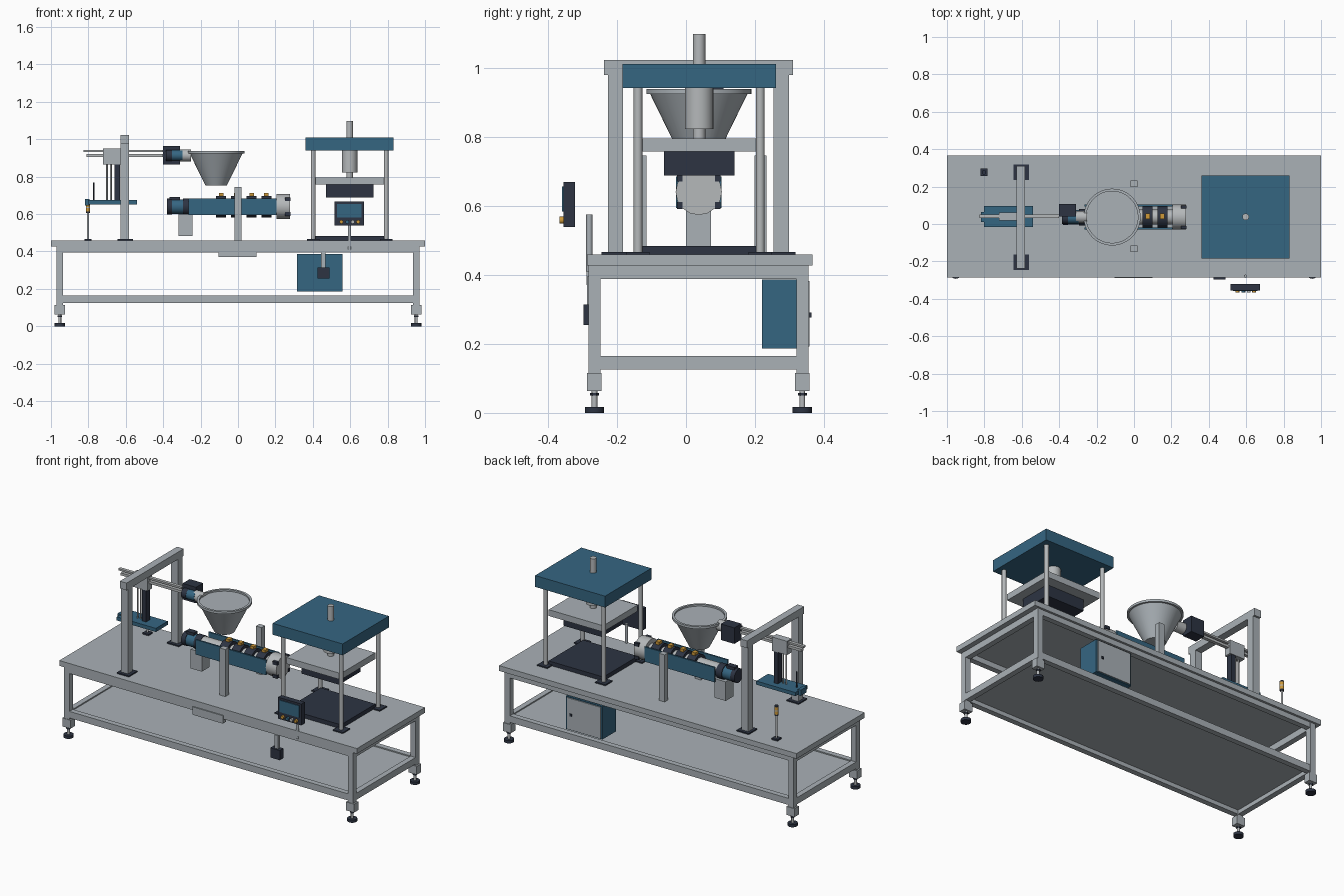
import bpy, bmesh, math
from mathutils import Matrix, Vector

if "Cube" in bpy.data.objects:
    bpy.data.objects.remove(bpy.data.objects["Cube"])


def material(name, r, g, b):
    m = bpy.data.materials.new(name)
    m.diffuse_color = (r, g, b, 1)
    m.use_nodes = True
    m.node_tree.nodes["Principled BSDF"].inputs["Base Color"].default_value = m.diffuse_color
    return m


FRAME = material("frame grey", 0.40, 0.44, 0.47)
STEEL = material("bright steel", 0.46, 0.48, 0.49)
BLUE = material("machine blue", 0.036, 0.132, 0.222)
DARK = material("dark slate", 0.026, 0.034, 0.055)
ORANGE = material("signal orange", 0.62, 0.32, 0.04)
MID = Vector((0, 0.037, 0))      # machine centre line


def finish(name, bm, mat, smooth=False):
    me = bpy.data.meshes.new(name)
    bmesh.ops.recalc_face_normals(bm, faces=bm.faces)
    bm.to_mesh(me)
    bm.free()
    me.materials.append(mat)
    ob = bpy.data.objects.new(name, me)
    bpy.context.collection.objects.link(ob)
    if smooth:
        bpy.ops.object.select_all(action='DESELECT')
        ob.select_set(True)
        bpy.context.view_layer.objects.active = ob
        bpy.ops.object.shade_smooth_by_angle(angle=math.radians(35))
    return ob


def box(name, x, y, z, mat):
    """Box from (min, max) ranges."""
    bm = bmesh.new()
    bmesh.ops.create_cube(bm, size=1)
    for v in bm.verts:
        v.co = [r[0] if c < 0 else r[1] for c, r in zip(v.co, (x, y, z))]
    return finish(name, bm, mat)


def around(c, half):
    return (c - half, c + half)


def rod(name, a, b, r, mat, r2=None, sides=24):
    """Cylinder or cone running from a to b."""
    a, b = Vector(a), Vector(b)
    d = b - a
    bm = bmesh.new()
    bmesh.ops.create_cone(bm, cap_ends=True, segments=sides, radius1=r,
                          radius2=r if r2 is None else r2, depth=d.length)
    turn = d.to_track_quat('Z', 'Y').to_matrix().to_4x4()
    bm.transform(Matrix.Translation((a + b) / 2) @ turn)
    return finish(name, bm, mat, True)


def lathe(name, profile, x, y, mat, sides=48):
    """Spin a closed (radius, height) profile about a vertical axis."""
    bm = bmesh.new()
    rings = [[bm.verts.new((x + r * math.cos(t), y + r * math.sin(t), z))
              for t in (2 * math.pi * i / sides for i in range(sides))]
             for r, z in profile]
    for p, q in zip(rings, rings[1:] + rings[:1]):
        for i in range(sides):
            j = (i + 1) % sides
            bm.faces.new((p[i], p[j], q[j], q[i]))
    return finish(name, bm, mat, True)


# --- Table: top, legs, feet, rails and shelf ---
box("table_top", (-1, 1), (-0.287, 0.367), (0.427, 0.459), FRAME)
for x in (-0.953, 0.953):
    for y in (-0.265, 0.337):
        box("table_leg", around(x, 0.0175), around(y, 0.0175), (0.064, 0.427), FRAME)
        box("leg_sleeve", around(x, 0.027), around(y, 0.021), (0.064, 0.115), FRAME)
        rod("foot_stem", (x, y, 0.015), (x, y, 0.066), 0.008, STEEL)
        rod("foot_nut", (x, y, 0.05), (x, y, 0.058), 0.013, DARK, sides=6)
        rod("foot_pad", (x, y, 0), (x, y, 0.017), 0.028, DARK)
    for z in ((0.125, 0.165), (0.388, 0.427)):
        box("end_rail", around(x, 0.0165), (-0.248, 0.32), z, FRAME)
for y in (-0.265, 0.337):
    for z in ((0.125, 0.165), (0.395, 0.427)):
        box("long_rail", (-0.936, 0.936), around(y, 0.0165), z, FRAME)
box("lower_shelf", (-0.937, 0.937), (-0.249, 0.321), (0.15, 0.158), FRAME)
box("front_drawer", (-0.104, 0.1), (-0.288, -0.26), (0.37, 0.418), FRAME)

# --- Gantry over the left end ---
for y in (-0.204, 0.276):
    box("gantry_post", (-0.627, -0.582), around(y, 0.022), (0.459, 0.98), FRAME)
    box("gantry_foot", (-0.643, -0.562), around(y, 0.041), (0.459, 0.466), DARK)
box("gantry_beam", (-0.627, -0.582), (-0.238, 0.31), (0.978, 1.022), FRAME)

# --- Transfer arm with guide bars, lift and tray ---
box("arm_carriage", (-0.722, -0.62), (0.018, 0.062), (0.866, 0.95), FRAME)
box("upper_guide_bar", (-0.826, -0.40), (0.031, 0.051), (0.932, 0.943), STEEL)
box("lower_guide_bar", (-0.81, -0.40), (0.031, 0.051), (0.906, 0.921), STEEL)
box("lift_column", (-0.66, -0.632), (0.02, 0.06), (0.67, 0.90), DARK)
for x in (-0.70, -0.68):
    rod("lift_rod", (x, 0.037, 0.67), (x, 0.037, 0.87), 0.005, STEEL, sides=12)
rod("tray_pin", (-0.77, 0.037, 0.67), (-0.77, 0.037, 0.77), 0.004, DARK, sides=12)
box("tray_plate", (-0.803, -0.54), (-0.017, 0.097), (0.652, 0.674), BLUE)
box("tray_end_block", (-0.817, -0.795), (0.01, 0.065), (0.645, 0.68), BLUE)

# --- Feed motor beside the hopper ---
box("feed_gearbox", (-0.40, -0.31), (0.04, 0.108), (0.866, 0.963), DARK)
rod("feed_motor_cap", (-0.385, 0.03, 0.914), (-0.352, 0.03, 0.914), 0.029, DARK)
rod("feed_motor", (-0.352, 0.03, 0.914), (-0.298, 0.03, 0.914), 0.028, BLUE)
rod("feed_collar", (-0.31, 0.037, 0.914), (-0.25, 0.037, 0.914), 0.032, STEEL)

# --- Hopper ---
HX, HY = -0.117, 0.037
rod("hopper_cone", (HX, HY, 0.754), (HX, HY, 0.928), 0.058, FRAME, 0.143, 48)
lathe("hopper_rim", [(0.138, 0.924), (0.152, 0.924), (0.152, 0.938), (0.138, 0.938)],
      HX, HY, FRAME)

# --- Extruder: barrel, heater bands, side covers and drive ---
CZ = 0.64


def along(name, x0, x1, r, mat, sides=24):
    rod(name, (x0, MID.y, CZ), (x1, MID.y, CZ), r, mat, sides=sides)


along("barrel", -0.27, 0.22, 0.04, STEEL)
for x in (-0.09, -0.01, 0.073, 0.152):
    along("heater_band", x - 0.027, x + 0.027, 0.058, DARK)
    box("heater_terminal", around(x, 0.012), around(0.042, 0.015), (0.69, 0.712), ORANGE)
for y in (-0.024, 0.098):
    box("barrel_cover", (-0.265, 0.207), around(y, 0.005), (0.594, 0.684), BLUE)
along("barrel_end_flange", 0.207, 0.278, 0.067, STEEL, 16)
for s in (-1, 1):
    for z in (0.60, 0.68):
        box("flange_clamp", (0.25, 0.281), around(MID.y + s * 0.055, 0.008),
            around(z, 0.01), DARK)
along("drive_motor_cap", -0.38, -0.352, 0.042, DARK)
along("drive_motor", -0.355, -0.29, 0.039, BLUE)
along("drive_coupling", -0.295, -0.255, 0.044, DARK)
box("drive_junction_box", (-0.365, -0.31), (0.02, 0.055), (0.67, 0.692), DARK)
box("drive_pedestal", (-0.318, -0.243), (0.0, 0.073), (0.484, 0.60), FRAME)
for y in (-0.132, 0.216):
    box("barrel_side_post", around(0, 0.019), around(y, 0.017), (0.459, 0.745), FRAME)

# --- Press: crown, posts, ram, platen, die and bed ---
PX, PY = 0.597, 0.038
box("press_crown", around(PX, 0.235), around(PY, 0.222), (0.941, 1.01), BLUE)
for sx in (-1, 1):
    for sy in (-1, 1):
        x, y = PX + sx * 0.195, PY + sy * 0.177
        rod("press_post", (x, y, 0.459), (x, y, 0.945), 0.0125, STEEL)
        box("post_base", around(x, 0.034), around(y, 0.034), (0.459, 0.466), DARK)
rod("ram_cylinder", (PX, PY, 0.822), (PX, PY, 0.945), 0.041, STEEL)
rod("ram_rod", (PX, PY, 0.79), (PX, PY, 0.83), 0.018, STEEL)
rod("ram_top_rod", (PX, PY, 1.0), (PX, PY, 1.097), 0.018, STEEL)
box("moving_platen", around(PX, 0.183), around(PY, 0.166), (0.757, 0.795), FRAME)
box("upper_die", around(PX, 0.127), around(PY, 0.102), (0.688, 0.757), DARK)
box("press_bed", around(PX, 0.184), around(PY, 0.166), (0.459, 0.484), DARK)

# --- Operator panel on a pole ---
rod("panel_pole", (0.596, -0.28, 0.41), (0.596, -0.28, 0.574), 0.009, FRAME)
box("panel_case", (0.517, 0.674), (-0.355, -0.321), (0.538, 0.668), DARK)
box("panel_screen", (0.53, 0.661), (-0.359, -0.354), (0.583, 0.655), BLUE)
for x, mat in ((0.553, ORANGE), (0.585, BLUE), (0.613, STEEL), (0.642, ORANGE)):
    rod("panel_button", (x, -0.354, 0.558), (x, -0.367, 0.558), 0.01, mat, sides=16)

# --- Foot switch box hanging at the front ---
box("switch_hanger", around(0.457, 0.012), (-0.287, -0.265), (0.31, 0.395), FRAME)
box("switch_box", (0.425, 0.489), (-0.297, -0.262), (0.255, 0.314), DARK)

# --- Electrical cabinet under the table ---
box("cabinet", (0.315, 0.56), (0.22, 0.352), (0.187, 0.387), BLUE)
box("cabinet_door", (0.325, 0.55), (0.352, 0.358), (0.192, 0.382), FRAME)
box("cabinet_latch", around(0.522, 0.007), (0.358, 0.364), around(0.283, 0.007), DARK)

# --- Signal lamp ---
LX, LY = -0.802, 0.277
box("lamp_base", around(LX, 0.02), around(LY, 0.02), (0.459, 0.468), DARK)
rod("lamp_pole", (LX, LY, 0.465), (LX, LY, 0.61), 0.006, STEEL, sides=12)
for z0, z1, mat in ((0.605, 0.613, DARK), (0.613, 0.632, ORANGE), (0.632, 0.639, STEEL),
                    (0.639, 0.658, ORANGE), (0.658, 0.665, DARK)):
    rod("lamp_segment", (LX, LY, z0), (LX, LY, z1), 0.012, mat, sides=16)
